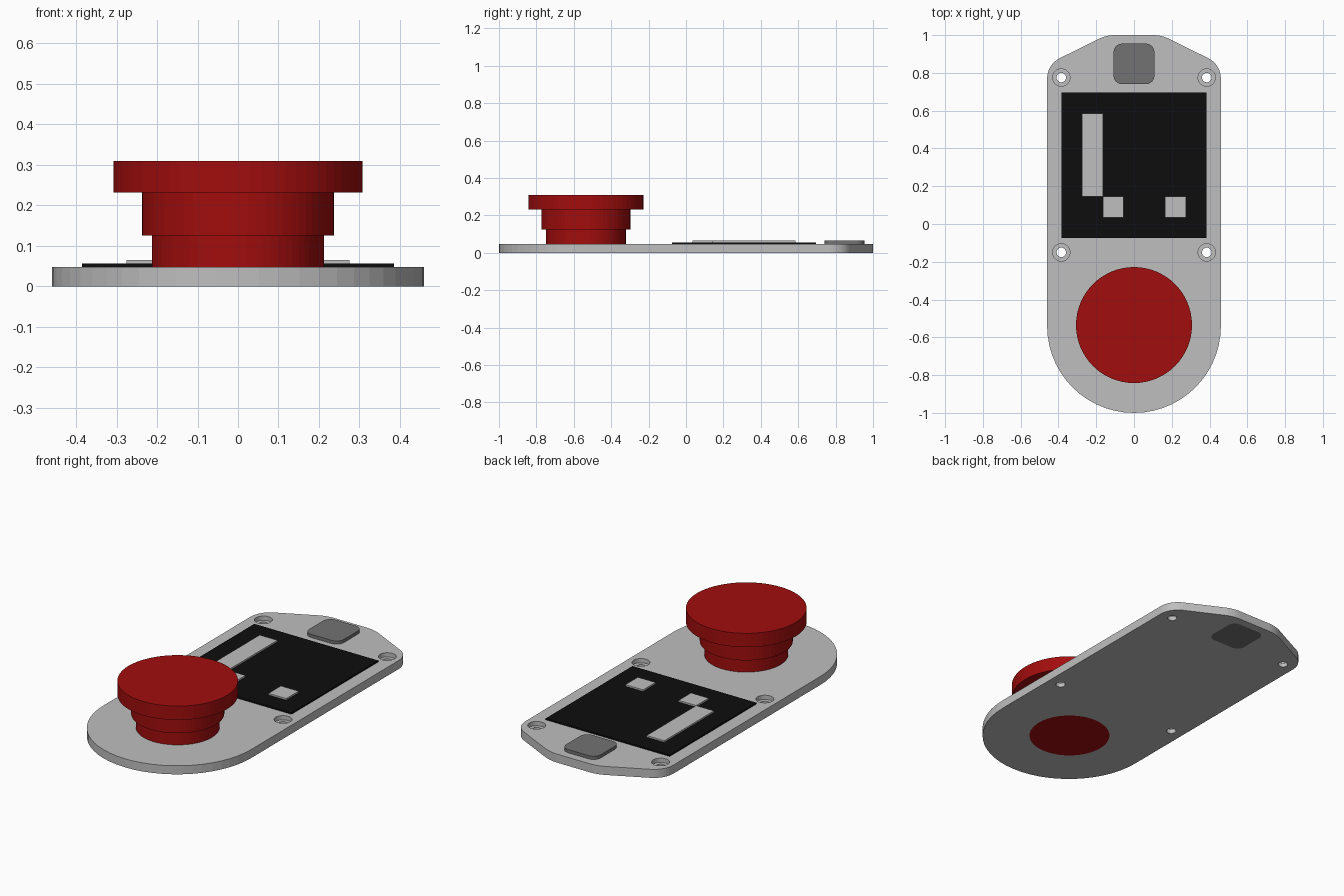
import bpy, bmesh
from math import sin, cos, radians

cube = bpy.data.objects.get("Cube")
if cube:
    bpy.data.objects.remove(cube, do_unlink=True)


def material(name, r, g, b):
    m = bpy.data.materials.new(name)
    m.use_nodes = True
    m.diffuse_color = (r, g, b, 1)
    m.node_tree.nodes["Principled BSDF"].inputs["Base Color"].default_value = (r, g, b, 1)
    return m


light_grey = material("light grey", 0.52, 0.52, 0.52)
dark_grey = material("dark grey", 0.17, 0.17, 0.17)
black = material("black", 0.004, 0.004, 0.004)
red = material("red", 0.36, 0.004, 0.004)


def arc(cx, cy, r, start, end, steps):
    angles = [radians(start + (end - start) * i / steps) for i in range(steps + 1)]
    return [(cx + r * cos(a), cy + r * sin(a)) for a in angles]


def circle(cx, cy, r, steps=48):
    return arc(cx, cy, r, 0, 360, steps)[:-1]


def rectangle(x0, x1, y0, y1):
    return [(x0, y0), (x1, y0), (x1, y1), (x0, y1)]


def finish(name, bm, mat):
    bmesh.ops.recalc_face_normals(bm, faces=bm.faces)
    mesh = bpy.data.meshes.new(name)
    bm.to_mesh(mesh)
    bm.free()
    ob = bpy.data.objects.new(name, mesh)
    bpy.context.scene.collection.objects.link(ob)
    if mat:
        mesh.materials.append(mat)
    return ob


def prism(name, outline, z0, z1, mat=None):
    bm = bmesh.new()
    base = bm.faces.new([bm.verts.new((x, y, z0)) for x, y in outline])
    top = bmesh.ops.extrude_face_region(bm, geom=[base], use_keep_orig=True)["geom"]
    bmesh.ops.translate(bm, vec=(0, 0, z1 - z0),
                        verts=[v for v in top if isinstance(v, bmesh.types.BMVert)])
    return finish(name, bm, mat)


def cut(target, outline, z0, z1):
    cutter = prism("cutter", outline, z0, z1)
    cutter.hide_render = True
    mod = target.modifiers.new("cut", "BOOLEAN")
    mod.operation = "DIFFERENCE"
    mod.solver = "EXACT"
    mod.object = cutter
    bpy.context.view_layer.objects.active = target
    bpy.ops.object.modifier_apply(modifier=mod.name)
    bpy.data.objects.remove(cutter, do_unlink=True)


# Base plate: round front end, tapered back end
THICK = 0.048
BUTTON_Y = -0.535
right_half = arc(0.34, 0.77, 0.12, 0, 63.4, 8) + arc(0.10, 0.80, 0.20, 63.4, 90, 5)
left_half = [(-x, y) for x, y in reversed(right_half)]
plate = prism("base_plate", right_half + left_half + arc(0, -0.54, 0.46, 180, 360, 28),
              0, THICK, light_grey)

# Counterbored screw holes
for x in (-0.385, 0.385):
    for y in (-0.15, 0.775):
        cut(plate, circle(x, y, 0.025, 24), -0.1, 0.1)
        cut(plate, circle(x, y, 0.046, 24), 0.024, 0.1)

# Sensor block, let through the plate
w, r = 0.108, 0.045
corners = [(w - r, 0.955 - r, 0), (r - w, 0.955 - r, 90),
           (r - w, 0.74 + r, 180), (w - r, 0.74 + r, 270)]
sensor_outline = [p for cx, cy, a in corners for p in arc(cx, cy, r, a, a + 90, 6)]
cut(plate, sensor_outline, -0.1, 0.1)
prism("sensor_block", sensor_outline, 0, 0.066, dark_grey)

# Push button: stepped turned shape, let through the plate
cut(plate, circle(0, BUTTON_Y, 0.213, 64), -0.1, 0.1)
profile = [(0, 0), (0.213, 0), (0.213, 0.125), (0.237, 0.125), (0.237, 0.232),
           (0.307, 0.232), (0.307, 0.31), (0, 0.31)]
bm = bmesh.new()
verts = [bm.verts.new((x, BUTTON_Y, z)) for x, z in profile]
edges = [bm.edges.new(pair) for pair in zip(verts, verts[1:])]
bmesh.ops.spin(bm, geom=verts + edges, cent=(0, BUTTON_Y, 0), axis=(0, 0, 1),
               angle=radians(360), steps=64)
bmesh.ops.remove_doubles(bm, verts=bm.verts, dist=0.0005)
finish("push_button", bm, red)

# Display panel with raised light cells
prism("display_panel", rectangle(-0.385, 0.385, -0.075, 0.695), THICK, 0.056, black)
prism("display_long_bar", rectangle(-0.275, -0.165, 0.145, 0.585), 0.056, 0.065, light_grey)
prism("display_left_cell", rectangle(-0.165, -0.055, 0.035, 0.145), 0.056, 0.065, light_grey)
prism("display_right_cell", rectangle(0.165, 0.275, 0.035, 0.145), 0.056, 0.065, light_grey)
